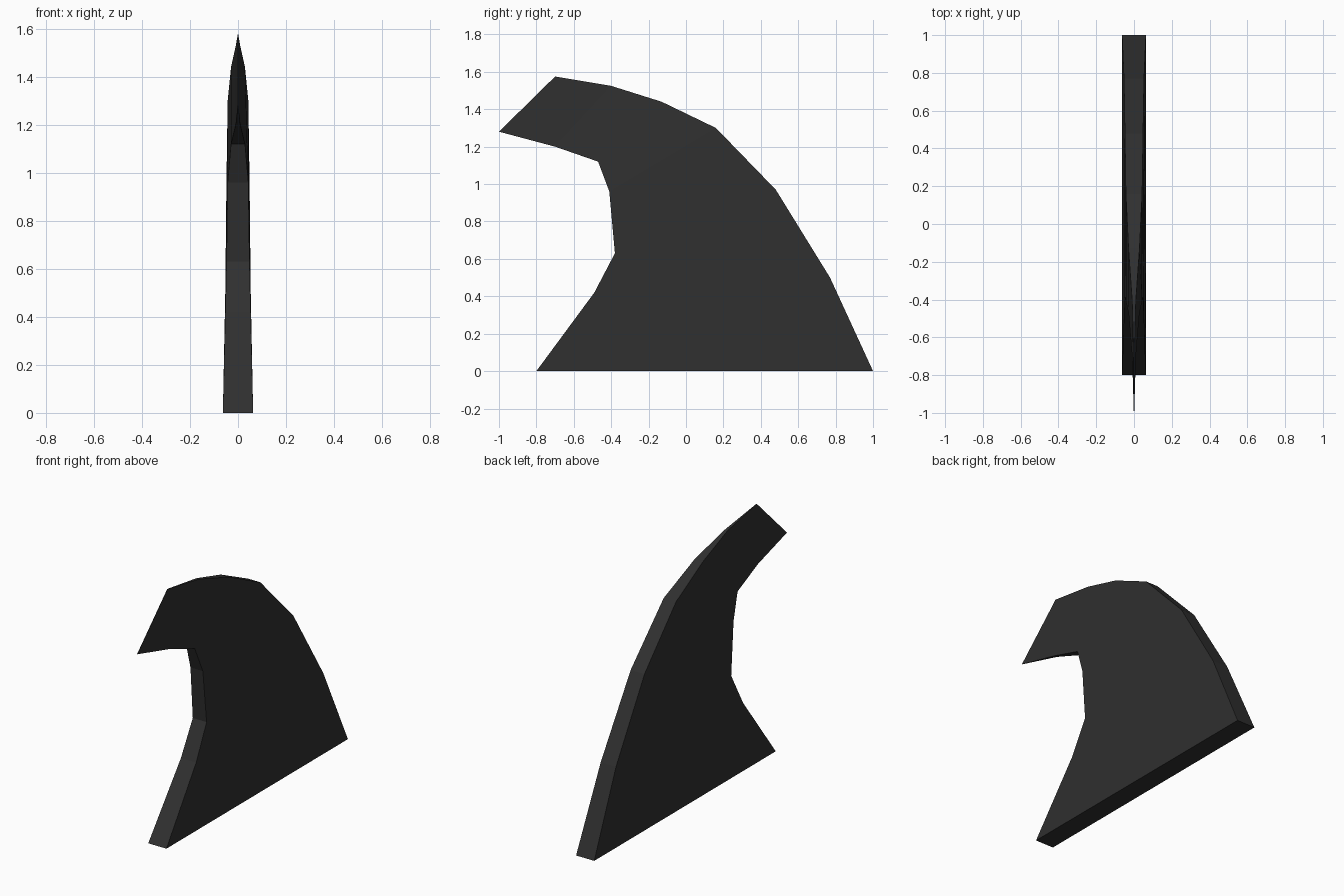
import bpy, bmesh

if "Cube" in bpy.data.objects:
    bpy.data.objects.remove(bpy.data.objects["Cube"])

# Matching stations up the fin: front edge (y, z), back edge (y, z), half thickness
stations = [
    ((-0.80, 0.00), (1.00, 0.00), 0.063),
    ((-0.49, 0.42), (0.77, 0.50), 0.053),
    ((-0.38, 0.63), (0.48, 0.97), 0.048),
    ((-0.41, 0.96), (0.16, 1.30), 0.043),
    ((-0.47, 1.12), (-0.13, 1.44), 0.029),
    ((-0.70, 1.20), (-0.40, 1.525), 0.010),
    ((-1.00, 1.28), (-0.70, 1.575), 0.001),
]

black = bpy.data.materials.new("charcoal black")
black.diffuse_color = (0.029, 0.029, 0.029, 1)
black.use_nodes = True
black.node_tree.nodes["Principled BSDF"].inputs["Base Color"].default_value = black.diffuse_color

# Loft a four-sided ring through every station
bm = bmesh.new()
rings = []
for (fy, fz), (by, bz), t in stations:
    rings.append([bm.verts.new(p) for p in
                  ((-t, fy, fz), (t, fy, fz), (t, by, bz), (-t, by, bz))])
for a, b in zip(rings, rings[1:]):
    for i in range(4):
        j = (i + 1) % 4
        bm.faces.new((a[i], a[j], b[j], b[i]))

# Close the base and the tip
bm.faces.new(rings[0][::-1])
bm.faces.new(rings[-1])
bmesh.ops.recalc_face_normals(bm, faces=bm.faces)

mesh = bpy.data.meshes.new("fin")
bm.to_mesh(mesh)
bm.free()
mesh.materials.append(black)
fin = bpy.data.objects.new("fin", mesh)
bpy.context.collection.objects.link(fin)
